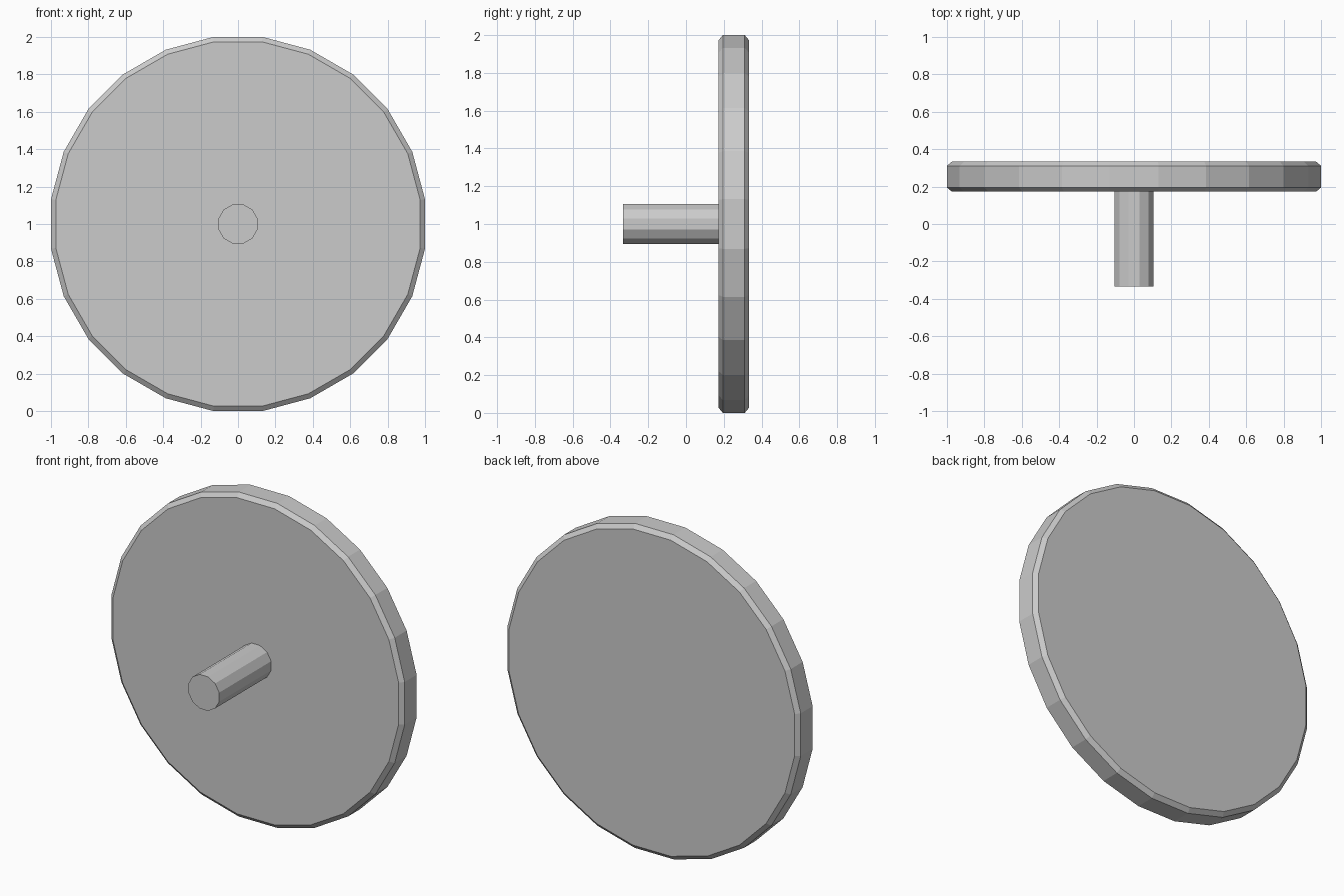
import bpy, bmesh, math

if "Cube" in bpy.data.objects:
    bpy.data.objects.remove(bpy.data.objects["Cube"])


def lathe(name, sides, profile):
    """Capped prism along y; profile is (y, flat-to-centre distance) pairs."""
    bm = bmesh.new()
    step = 2 * math.pi / sides
    rings = []
    for y, apothem in profile:
        r = apothem / math.cos(step / 2)
        rings.append([bm.verts.new((r * math.cos((k + 0.5) * step), y,
                                    1 + r * math.sin((k + 0.5) * step)))
                      for k in range(sides)])
    for a, b in zip(rings, rings[1:]):
        for k in range(sides):
            n = (k + 1) % sides
            bm.faces.new((a[k], a[n], b[n], b[k]))
    bm.faces.new(rings[0])
    bm.faces.new(rings[-1])
    bmesh.ops.recalc_face_normals(bm, faces=bm.faces)
    mesh = bpy.data.meshes.new(name)
    bm.to_mesh(mesh)
    bm.free()
    obj = bpy.data.objects.new(name, mesh)
    bpy.context.collection.objects.link(obj)
    return obj


# Wheel disc with chamfered rims
lathe("wheel_disc", 24, [(0.173, 0.974), (0.195, 1.0), (0.311, 1.0), (0.333, 0.974)])

# Axle, seated slightly into the disc
lathe("axle", 12, [(-0.333, 0.105), (0.18, 0.105)])
